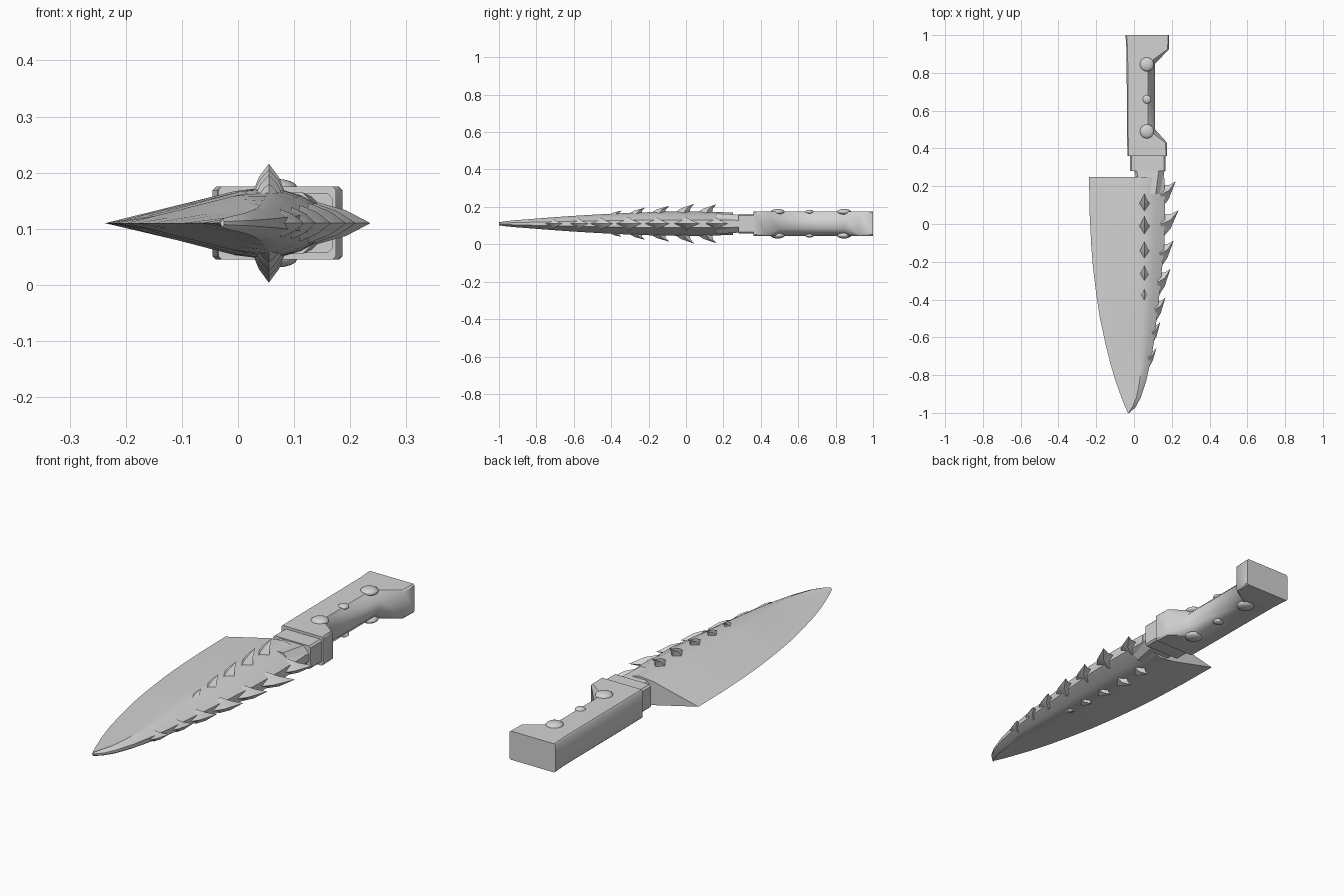
import bpy, bmesh, math
from mathutils import Vector

if "Cube" in bpy.data.objects:
    bpy.data.objects.remove(bpy.data.objects["Cube"])

ZC = 0.11  # height of the knife's middle plane
steel = bpy.data.materials.new("plain grey")
steel.diffuse_color = (0.65, 0.65, 0.65, 1)
steel.use_nodes = True
steel.node_tree.nodes["Principled BSDF"].inputs["Base Color"].default_value = steel.diffuse_color


def finish(name, bm, angle=30):
    bmesh.ops.remove_doubles(bm, verts=bm.verts, dist=0.0004)
    bmesh.ops.recalc_face_normals(bm, faces=bm.faces)
    me = bpy.data.meshes.new(name)
    bm.to_mesh(me)
    bm.free()
    ob = bpy.data.objects.new(name, me)
    bpy.context.collection.objects.link(ob)
    me.materials.append(steel)
    bpy.ops.object.select_all(action='DESELECT')
    ob.select_set(True)
    bpy.context.view_layer.objects.active = ob
    bpy.ops.object.shade_smooth_by_angle(angle=math.radians(angle))
    return ob


def loft(name, stations, section, angle=30):
    """Skin a mirrored half-section (x, half height) along y."""
    bm = bmesh.new()
    rings = []
    for s in stations:
        half = section(*s[1:])
        pts = half + [(x, -h) for x, h in reversed(half) if h > 0]
        rings.append([bm.verts.new((x, s[0], ZC + h)) for x, h in pts])
    n = len(rings[0])
    for a, b in zip(rings, rings[1:]):
        for i in range(n):
            j = (i + 1) % n
            bm.faces.new((a[i], a[j], b[j], b[i]))
    bm.faces.new(rings[0])
    bm.faces.new(rings[-1])
    return finish(name, bm, angle)


# Blade: y, cutting edge x, grind line x, ridge x, spine x, half thickness
blade = [
    (0.25, -0.238, -0.234, 0.06, 0.16, 0.060),
    (0.06, -0.235, -0.200, 0.06, 0.165, 0.065),
    (-0.12, -0.226, -0.165, 0.06, 0.16, 0.064),
    (-0.22, -0.218, -0.110, 0.06, 0.15, 0.061),
    (-0.37, -0.200, -0.196, 0.055, 0.135, 0.055),
    (-0.50, -0.180, -0.120, 0.05, 0.12, 0.048),
    (-0.63, -0.152, -0.050, 0.045, 0.105, 0.040),
    (-0.74, -0.125, -0.002, 0.04, 0.085, 0.032),
    (-0.83, -0.098, 0.004, 0.03, 0.065, 0.025),
    (-0.92, -0.066, -0.008, 0.012, 0.035, 0.018),
    (-0.97, -0.046, -0.020, -0.01, 0.008, 0.013),
    (-1.00, -0.032, -0.030, -0.028, -0.025, 0.008),
]


def blade_section(edge, grind, ridge, spine, h):
    g = 0.85 * h * (grind - edge) / (ridge - edge)
    return [(edge, 0), (grind, g), (ridge - 0.25 * (ridge - grind), 0.88 * h),
            (ridge, h), ((ridge + spine) / 2, 0.76 * h), (spine, 0.32 * h)]


loft("blade", blade, blade_section, 35)


# Handle: y, left x, right x, left chamfer, right chamfer, half thickness
def handle_section(xl, xr, cl, cr, h):
    return [(xl, h - cl), (xl + cl, h), (xr - cr, h), (xr, h - cr)]


loft("handle", [
    (0.36, -0.035, 0.175, 0.006, 0.006, 0.065),
    (0.43, -0.036, 0.175, 0.006, 0.008, 0.065),
    (0.50, -0.037, 0.112, 0.006, 0.038, 0.065),
    (0.85, -0.039, 0.112, 0.006, 0.038, 0.065),
    (0.925, -0.040, 0.186, 0.006, 0.008, 0.065),
    (1.00, -0.045, 0.186, 0.006, 0.006, 0.065)], handle_section, 45)

# Collar and neck joining blade and handle
loft("collar", [(0.28, -0.02, 0.168, 0.008, 0.008, 0.053),
                (0.37, -0.02, 0.168, 0.008, 0.008, 0.053)], handle_section)
loft("neck", [(0.16, 0.03, 0.145, 0.012, 0.03, 0.055),
              (0.29, 0.0, 0.162, 0.012, 0.03, 0.047)], handle_section)

# Domed rivets on both faces of the handle
for side in (1, -1):
    for y, r, rise in ((0.49, 0.038, 0.014), (0.66, 0.023, 0.009), (0.845, 0.038, 0.014)):
        bm = bmesh.new()
        bmesh.ops.create_uvsphere(bm, u_segments=16, v_segments=8, radius=1)
        for v in bm.verts:
            v.co = Vector((0.068 + v.co.x * r, y + v.co.y * r,
                           ZC + side * 0.063 + v.co.z * (rise + 0.002)))
        finish("rivet", bm, 60)


def tooth(name, root, out, across, front, back, width, tip_back, height):
    """Curved thorn with its tip swept towards the handle."""
    root, out, across = Vector(root), Vector(out), Vector(across)
    along = Vector((0, 1, 0))
    bm = bmesh.new()
    base = [root - along * front, root + across * width,
            root + along * back, root - across * width]
    mid = [root + along * (tip_back * 0.3) + out * (height * 0.55) + d
           for d in (-along * front * 0.55, across * width * 0.6,
                     along * back * 0.6, -across * width * 0.6)]
    lo = [bm.verts.new(p) for p in base]
    hi = [bm.verts.new(p) for p in mid]
    tip = bm.verts.new(root + along * tip_back + out * height)
    bm.faces.new(lo)
    for i in range(4):
        j = (i + 1) % 4
        bm.faces.new((lo[i], lo[j], hi[j], hi[i]))
        bm.faces.new((hi[i], hi[j], tip))
    finish(name, bm, 30)


# Row of thorns on each blade face: y, tip height from the middle plane, size
for side in (1, -1):
    for y, top, k in ((0.105, 0.104, 1), (-0.015, 0.106, 1), (-0.145, 0.096, 0.95),
                      (-0.265, 0.086, 0.8), (-0.375, 0.070, 0.55)):
        tooth("face_thorn", (0.055, y, ZC + side * 0.052), (0, 0, side), (1, 0, 0),
              0.055 * k, 0.035 * k, 0.03 * k, 0.058 * k, top - 0.052)

# Spine thorns: tip x, tip y, root x, size
for tx, ty, rx, k in ((0.22, 0.225, 0.14, 1), (0.236, 0.072, 0.14, 1.05),
                      (0.21, -0.088, 0.135, 1), (0.193, -0.238, 0.125, 1),
                      (0.166, -0.39, 0.11, 0.9), (0.139, -0.52, 0.095, 0.8),
                      (0.118, -0.66, 0.075, 0.7)):
    tooth("spine_thorn", (rx, ty - 0.07 * k, ZC), (1, 0, 0), (0, 0, 1),
          0.08 * k, 0.05 * k, 0.036 * k, 0.07 * k, tx - rx)
